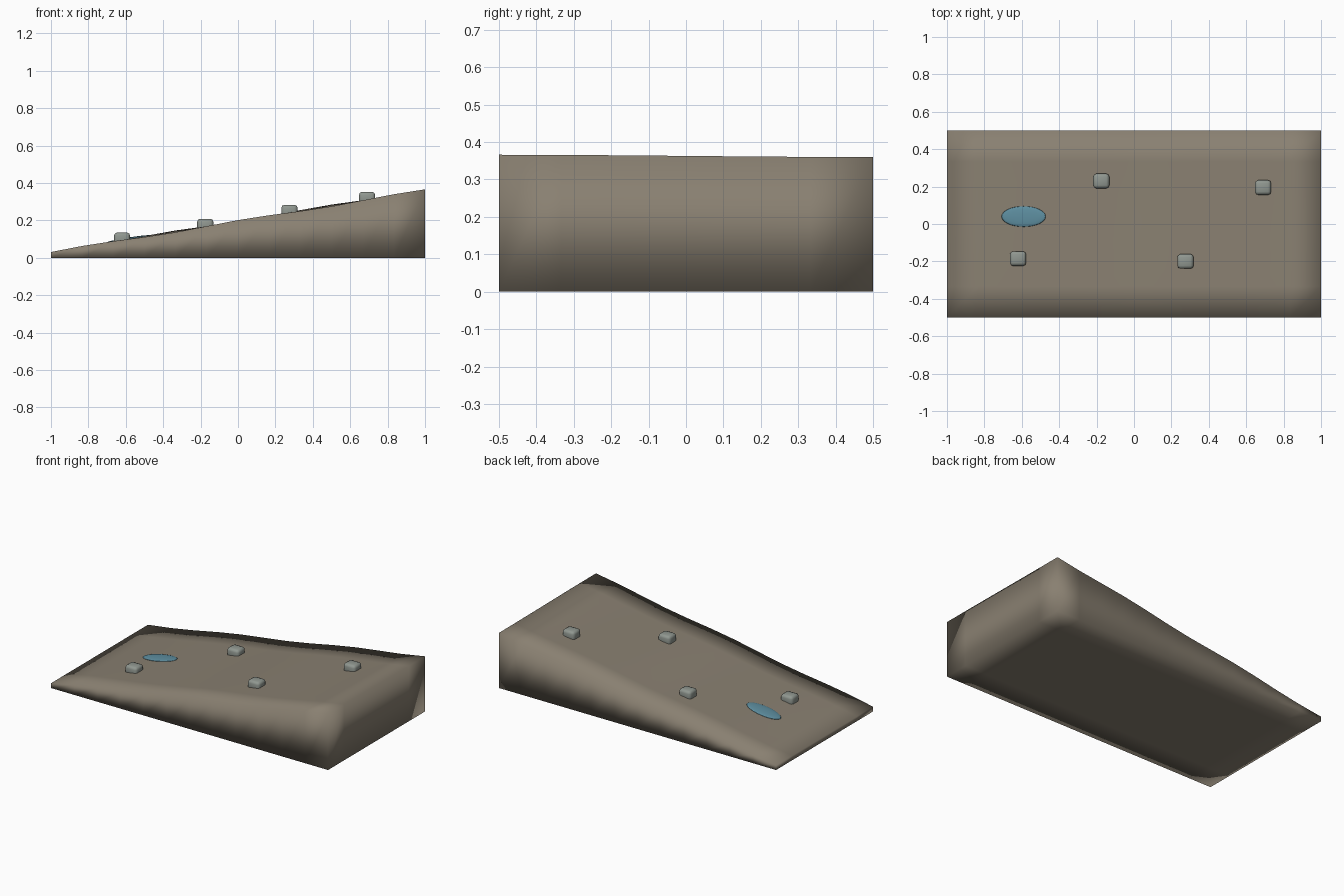
import bpy, bmesh, math
from mathutils import Matrix

cube = bpy.data.objects.get("Cube")
if cube:
    bpy.data.objects.remove(cube, do_unlink=True)


def material(name, rgb):
    mat = bpy.data.materials.new(name)
    mat.use_nodes = True
    mat.diffuse_color = (*rgb, 1)
    mat.node_tree.nodes["Principled BSDF"].inputs["Base Color"].default_value = (*rgb, 1)
    return mat


EARTH = material("earth brown", (0.25, 0.215, 0.165))
STONE = material("stone grey", (0.28, 0.31, 0.28))
WATER = material("water blue", (0.11, 0.27, 0.35))

SLOPE = 0.166


def ground(x, y):
    """Height of the gently rolling slope."""
    return 0.197 + SLOPE * x + 0.005 * math.sin(7.5 * x - 1.9) * math.sin(3 * y)


def finish(bm, name, mat):
    bmesh.ops.recalc_face_normals(bm, faces=bm.faces)
    mesh = bpy.data.meshes.new(name)
    bm.to_mesh(mesh)
    bm.free()
    mesh.materials.append(mat)
    mesh.shade_smooth()
    obj = bpy.data.objects.new(name, mesh)
    bpy.context.collection.objects.link(obj)
    return obj


# Sloping ground: a grid on top, the same grid below, joined by one row of walls
bm = bmesh.new()
bmesh.ops.create_grid(bm, x_segments=12, y_segments=6, size=1,
                      matrix=Matrix.Diagonal((1, 0.5, 1, 1)))
walls = bmesh.ops.extrude_face_region(bm, geom=bm.faces[:], use_keep_orig=True)
top = [g for g in walls["geom"] if isinstance(g, bmesh.types.BMVert)]
for v in top:
    v.co.z = ground(v.co.x, v.co.y)
finish(bm, "sloping_ground", EARTH)

# Scattered stones, half sunk in the slope
for i, (x, y) in enumerate([(-0.62, -0.185), (-0.175, 0.23), (0.275, -0.2), (0.69, 0.195)]):
    bm = bmesh.new()
    bmesh.ops.create_cube(bm, size=1, matrix=Matrix.Diagonal((0.086, 0.078, 0.07, 1)))
    bmesh.ops.bevel(bm, geom=bm.edges[:], offset=0.016, segments=2,
                    profile=0.5, affect='EDGES')
    stone = finish(bm, f"stone_{i + 1}", STONE)
    stone.location = (x, y, 0.203 + SLOPE * x)

# Pool of water lying along the slope
bm = bmesh.new()
bmesh.ops.create_uvsphere(bm, u_segments=32, v_segments=12, radius=1)
bmesh.ops.scale(bm, vec=(0.12, 0.055, 0.008), verts=bm.verts)
pool = finish(bm, "pool", WATER)
pool.location = (-0.59, 0.04, ground(-0.59, 0.04) + 0.001)
pool.rotation_euler.y = -math.atan(SLOPE)
